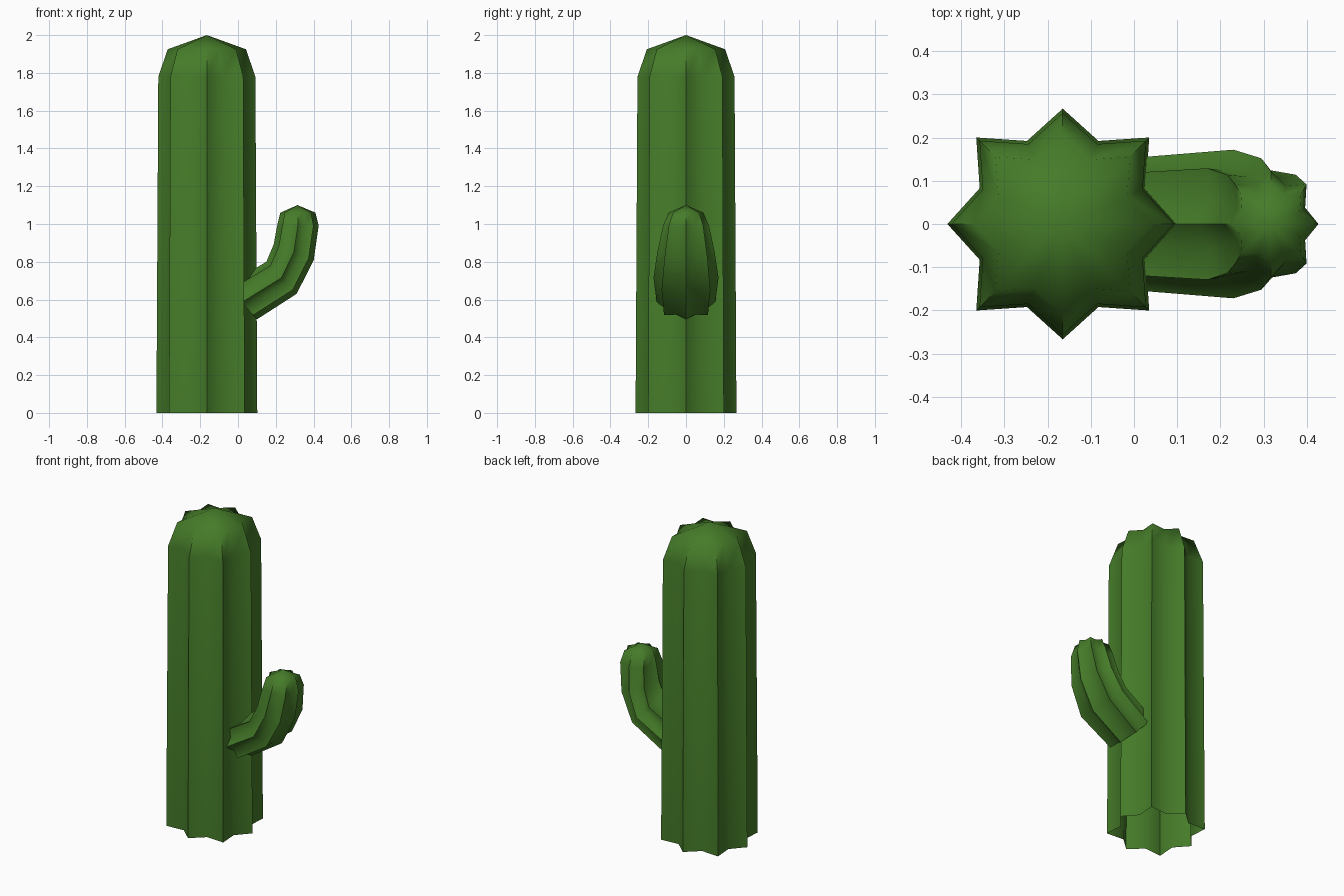
import bpy, bmesh, math
from mathutils import Vector

if "Cube" in bpy.data.objects:
    bpy.data.objects.remove(bpy.data.objects["Cube"])

green = bpy.data.materials.new("cactus green")
green.diffuse_color = (0.06, 0.2, 0.022, 1)
green.use_nodes = True
green.node_tree.nodes["Principled BSDF"].inputs["Base Color"].default_value = green.diffuse_color

# Eight-ribbed star section (unit size), alternating ribs and valleys
STAR = []
for q in range(4):
    for x, y in ((1, 0), (0.72, 0.31), (0.75, 0.75), (0.31, 0.72)):
        a = q * math.pi / 2
        STAR.append((x * math.cos(a) - y * math.sin(a), x * math.sin(a) + y * math.cos(a)))


def ribbed_stem(name, rings, tip):
    """Skin star rings (centre, in-plane half vector, y half width); base left open."""
    bm = bmesh.new()
    loops = []
    for c, u, w in rings:
        c, u, v = Vector(c), Vector(u), Vector((0, w, 0))
        loops.append([bm.verts.new(c + u * a + v * b) for a, b in STAR])
    n = len(STAR)
    for lo, hi in zip(loops, loops[1:]):
        for i in range(n):
            j = (i + 1) % n
            bm.faces.new((lo[i], lo[j], hi[j], hi[i]))
    apex = bm.verts.new(tip)
    for i in range(n):
        bm.faces.new((loops[-1][i], loops[-1][(i + 1) % n], apex))
    mesh = bpy.data.meshes.new(name)
    bm.to_mesh(mesh)
    bm.free()
    mesh.materials.append(green)
    ob = bpy.data.objects.new(name, mesh)
    bpy.context.collection.objects.link(ob)
    bpy.ops.object.select_all(action='DESELECT')
    ob.select_set(True)
    bpy.context.view_layer.objects.active = ob
    bpy.ops.object.shade_smooth_by_angle(angle=math.radians(60))
    return ob


# Trunk: slightly tapered with a low pointed cap
TX = -0.165
ribbed_stem("trunk",
            [((TX, 0, z), (r, 0, 0), r) for z, r in ((0, 0.267), (1.78, 0.257), (1.925, 0.207))],
            (TX, 0, 2.0))

# Arm: bends from sloping outward to upright
ribbed_stem("arm", [
    ((0.02, 0, 0.585), (0.08, 0, -0.09), 0.155),
    ((0.23, 0, 0.715), (0.08, 0, -0.085), 0.172),
    ((0.295, 0, 0.85), (0.106, 0, -0.042), 0.152),
    ((0.317, 0, 0.99), (0.11, 0, 0), 0.122),
    ((0.317, 0, 1.06), (0.093, 0, 0), 0.092),
], (0.315, 0, 1.10))
